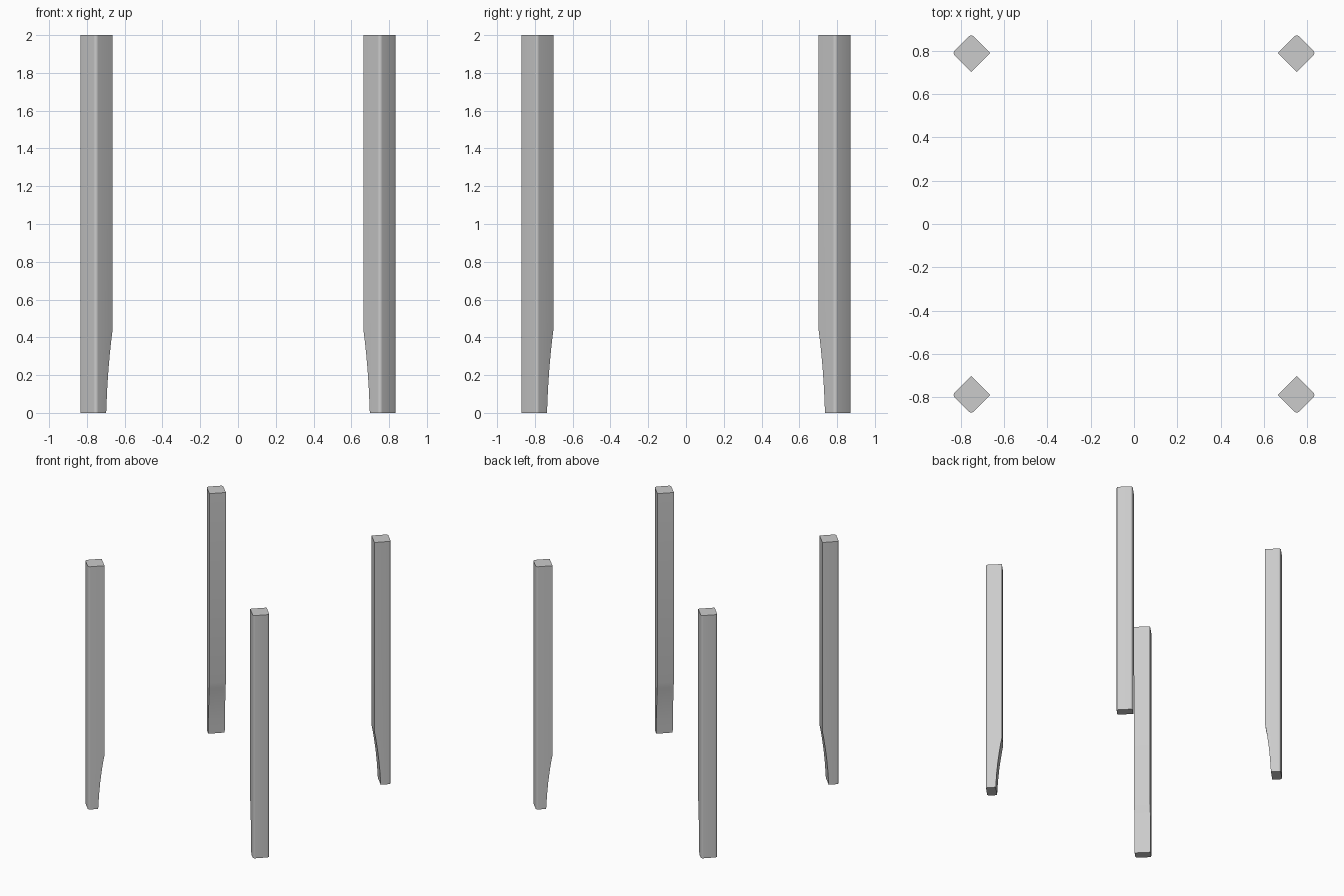
import bpy, bmesh, math
from mathutils import Matrix, Vector

if "Cube" in bpy.data.objects:
    bpy.data.objects.remove(bpy.data.objects["Cube"])

S = 0.1245            # square section side
CX, CY = 0.752, 0.790 # leg centre
R = 0.017             # rounding of the two outer edges
H = 2.0

# side profile in the leg's own frame: (outward u, z), inner face tapers at the foot
h = S / 2
taper = [(0.048, 0.0), (0.041, 0.12), (0.032, 0.22), (0.021, 0.31), (0.009, 0.39), (0.0, 0.44)]
profile = [(-h + d, z) for d, z in taper] + [(-h, H), (h, H), (h, 0.0)]


def make_leg(name, sx, sy):
    bm = bmesh.new()
    face = bm.faces.new([bm.verts.new((u, -h, z)) for u, z in profile])
    ext = bmesh.ops.extrude_face_region(bm, geom=[face])
    bmesh.ops.translate(bm, vec=(0, S, 0),
                        verts=[g for g in ext["geom"] if isinstance(g, bmesh.types.BMVert)])
    # round the two outer vertical edges
    outer = [e for e in bm.edges
             if all(v.co.x > h - 1e-5 for v in e.verts)
             and abs(e.verts[0].co.z - e.verts[1].co.z) > 1]
    bmesh.ops.bevel(bm, geom=outer, offset=R, segments=5, profile=0.5, affect='EDGES')
    # turn outward to the corner of the frame
    angle = math.atan2(sy, sx)
    bm.transform(Matrix.Translation(Vector((sx * CX, sy * CY, 0))) @ Matrix.Rotation(angle, 4, 'Z'))
    bmesh.ops.recalc_face_normals(bm, faces=bm.faces)
    mesh = bpy.data.meshes.new(name)
    bm.to_mesh(mesh)
    bm.free()
    ob = bpy.data.objects.new(name, mesh)
    bpy.context.collection.objects.link(ob)
    bpy.ops.object.select_all(action='DESELECT')
    ob.select_set(True)
    bpy.context.view_layer.objects.active = ob
    bpy.ops.object.shade_smooth_by_angle(angle=math.radians(35))


# four legs
for side, sx in (("left", -1), ("right", 1)):
    for end, sy in (("front", -1), ("back", 1)):
        make_leg(f"{end}_{side}_leg", sx, sy)
